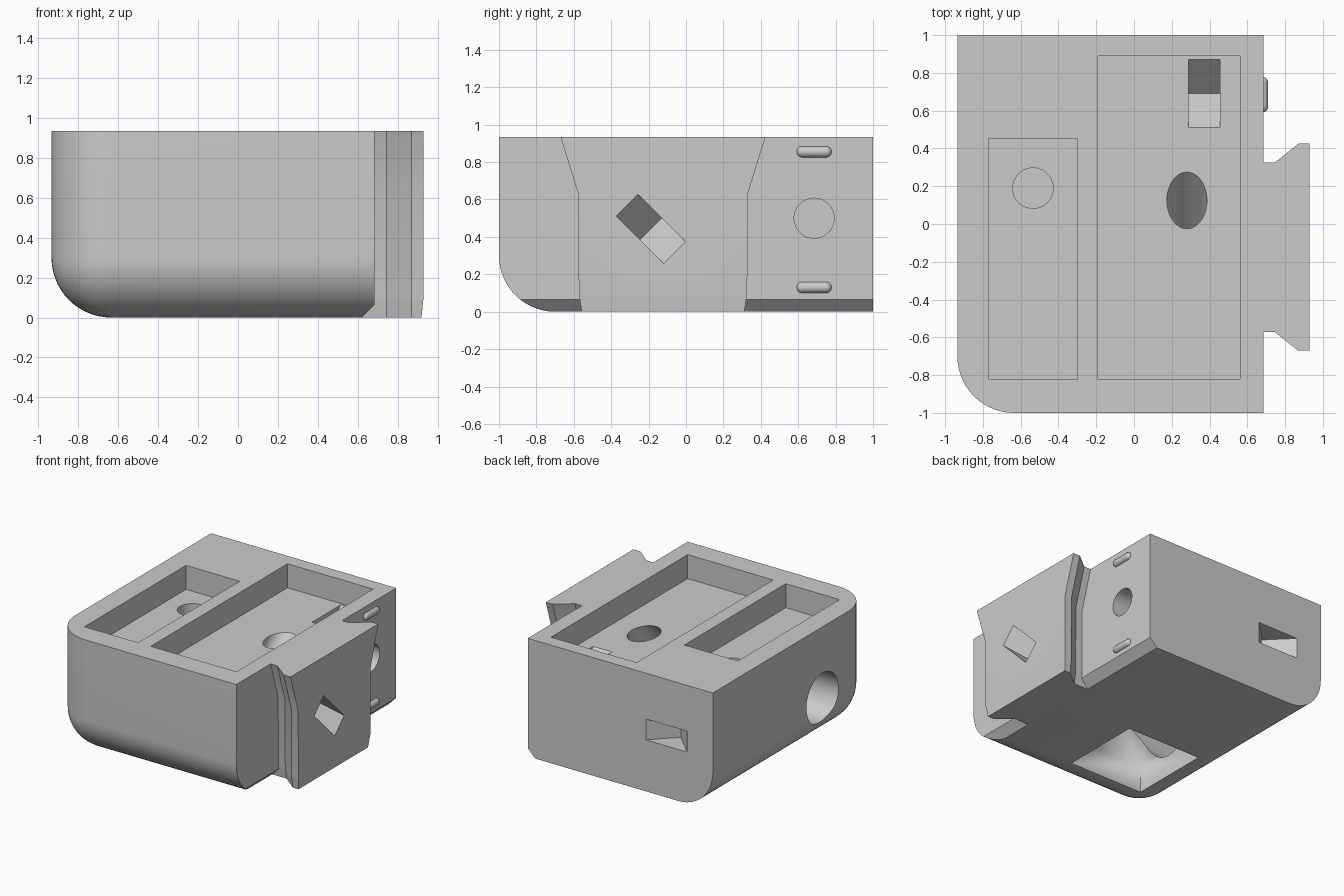
import bpy, bmesh, math
from mathutils import Matrix, Vector

cube = bpy.data.objects.get("Cube")
if cube:
    bpy.data.objects.remove(cube, do_unlink=True)

grey = bpy.data.materials.new("light_grey")
grey.use_nodes = True
grey.diffuse_color = (0.6, 0.6, 0.6, 1)
grey.node_tree.nodes["Principled BSDF"].inputs["Base Color"].default_value = (0.6, 0.6, 0.6, 1)


def finish(name, bm):
    bmesh.ops.recalc_face_normals(bm, faces=bm.faces)
    mesh = bpy.data.meshes.new(name)
    bm.to_mesh(mesh)
    bm.free()
    mesh.materials.append(grey)
    ob = bpy.data.objects.new(name, mesh)
    bpy.context.collection.objects.link(ob)
    return ob


def box(name, lo, hi):
    lo, hi = Vector(lo), Vector(hi)
    bm = bmesh.new()
    bmesh.ops.create_cube(bm, size=1, matrix=Matrix.Translation((lo + hi) / 2)
                          @ Matrix.Diagonal((*(hi - lo), 1)))
    return finish(name, bm)


def rod(name, centre, axis, radius, below, above):
    """Cylinder along axis, reaching below and above its centre."""
    axis = Vector(axis).normalized()
    bm = bmesh.new()
    place = Matrix.Translation(Vector(centre) + axis * (above - below) / 2)
    bmesh.ops.create_cone(bm, cap_ends=True, segments=48, radius1=radius, radius2=radius,
                          depth=above + below,
                          matrix=place @ axis.to_track_quat('Z', 'Y').to_matrix().to_4x4())
    return finish(name, bm)


def vee(name, centre, rotation):
    """Square bar set on edge, 0.165 wide, which cuts a V-bottomed notch."""
    side = 0.36 / math.sqrt(2)
    bm = bmesh.new()
    bmesh.ops.create_cube(bm, size=1, matrix=Matrix.Translation(centre) @ rotation
                          @ Matrix.Rotation(math.pi / 4, 4, 'Z')
                          @ Matrix.Diagonal((side, side, 0.165, 1)))
    return finish(name, bm)


def cut(ob, cutter):
    mod = ob.modifiers.new("cut", 'BOOLEAN')
    mod.operation = 'DIFFERENCE'
    mod.solver = 'EXACT'
    mod.object = cutter
    bpy.context.view_layer.objects.active = ob
    bpy.ops.object.modifier_apply(modifier=mod.name)
    bpy.data.objects.remove(cutter, do_unlink=True)


def smooth(ob):
    bpy.ops.object.select_all(action='DESELECT')
    ob.select_set(True)
    bpy.context.view_layer.objects.active = ob
    bpy.ops.object.shade_smooth_by_angle(angle=math.radians(28))


# Body: block with three rounded edges meeting in one corner
W, E, TOP, FLOOR = -0.935, 0.685, 0.935, 0.745
bm = bmesh.new()
bmesh.ops.create_cube(bm, size=1, matrix=Matrix.Translation(((W + E) / 2, 0, TOP / 2))
                      @ Matrix.Diagonal((E - W, 2, TOP, 1)))
corner = min(bm.verts, key=lambda v: v.co.x + v.co.y + v.co.z)
bmesh.ops.bevel(bm, geom=list(corner.link_edges), offset=0.3, segments=14,
                profile=0.5, affect='EDGES', clamp_overlap=True)
# Chamfer along the lower edge beside the rail
res = bmesh.ops.bisect_plane(bm, geom=bm.verts[:] + bm.edges[:] + bm.faces[:],
                             plane_co=(E, 0, 0.065), plane_no=(1, 0, -1), clear_outer=True)
bmesh.ops.edgeloop_fill(bm, edges=[g for g in res["geom_cut"] if isinstance(g, bmesh.types.BMEdge)])
body = finish("body", bm)

# Trays in the top, then a straight and a slanted hole in their floors
cut(body, box("small_tray", (-0.77, -0.82, FLOOR), (-0.30, 0.45, 1.1)))
cut(body, box("large_tray", (-0.19, -0.82, FLOOR), (0.56, 0.89, 1.1)))
cut(body, rod("tray_hole", (-0.535, 0.19, FLOOR), (0, 0, 1), 0.107, 0.18, 0.1))
cut(body, rod("slanted_hole", (0.28, 0.125, FLOOR), (0, 1, 1), 0.106, 0.4, 0.2))
cut(body, rod("side_hole", (E, 0.685, 0.5), (1, 0, 0), 0.107, 0.18, 0.1))

# V notches in the large tray and the back
cut(body, vee("tray_notch", (0.372, 0.69, FLOOR), Matrix.Rotation(math.pi / 2, 4, 'Y')))
cut(body, vee("back_notch", (-0.53, 1, 0.49), Matrix.Identity(4)))

# Duct: square mouth below narrowing to a circle, with a round side outlet
bm = bmesh.new()
cx, cy, half = -0.31, -0.36, 0.328
for z in (-0.1, 0.21):
    for sx in (-half, half):
        for sy in (-half, half):
            bm.verts.new((cx + sx, cy + sy, z))
for i in range(32):
    a = math.tau * i / 32
    bm.verts.new((cx + 0.2 * math.cos(a), cy + 0.2 * math.sin(a), 0.46))
bmesh.ops.convex_hull(bm, input=bm.verts[:])
cut(body, finish("duct", bm))
cut(body, rod("outlet", (W, -0.37, 0.37), (-1, 0, 0), 0.2, 0.62, 0.1))
smooth(body)

# Dovetail rail: mirrored plan lofted through heights
MID = -0.123
levels = [  # height, half width, inner x, outer x
    (0, 0.435, 0.62, 0.92),
    (0.065, 0.445, E, 0.926),
    (0.1, 0.45, E, 0.93),
    (0.63, 0.453, E, 0.93),
    (TOP, 0.548, E, 0.93),
]
bm = bmesh.new()
rings = []
for z, w, x0, x1 in levels:
    side = [(x0, w - 0.1), (0.745, w - 0.1), (0.87, w), (x1, w)]
    plan = side + [(x, -y) for x, y in reversed(side)]
    rings.append([bm.verts.new((x, MID + y, z)) for x, y in plan])
for a, b in zip(rings, rings[1:]):
    for i in range(len(a)):
        j = (i + 1) % len(a)
        bm.faces.new((a[i], a[j], b[j], b[i]))
bm.faces.new(rings[0])
bm.faces.new(rings[-1])
rail = finish("dovetail_rail", bm)
cut(rail, vee("rail_notch", (0.93, -0.187, 0.443), Matrix.Rotation(-math.pi / 4, 4, 'X')))
smooth(rail)

# Raised rounded ribs above and below the side hole
for name, z in (("upper_rib", 0.855), ("lower_rib", 0.13)):
    bm = bmesh.new()
    bmesh.ops.create_uvsphere(bm, u_segments=24, v_segments=12, radius=0.03)
    bmesh.ops.bisect_plane(bm, geom=bm.verts[:] + bm.edges[:] + bm.faces[:],
                           plane_co=(0, 0.0001, 0), plane_no=(0, 1, 0))
    for v in bm.verts:
        v.co += Vector((E - 0.005, 0.685 + (0.064 if v.co.y > 0.00005 else -0.064), z))
    smooth(finish(name, bm))
